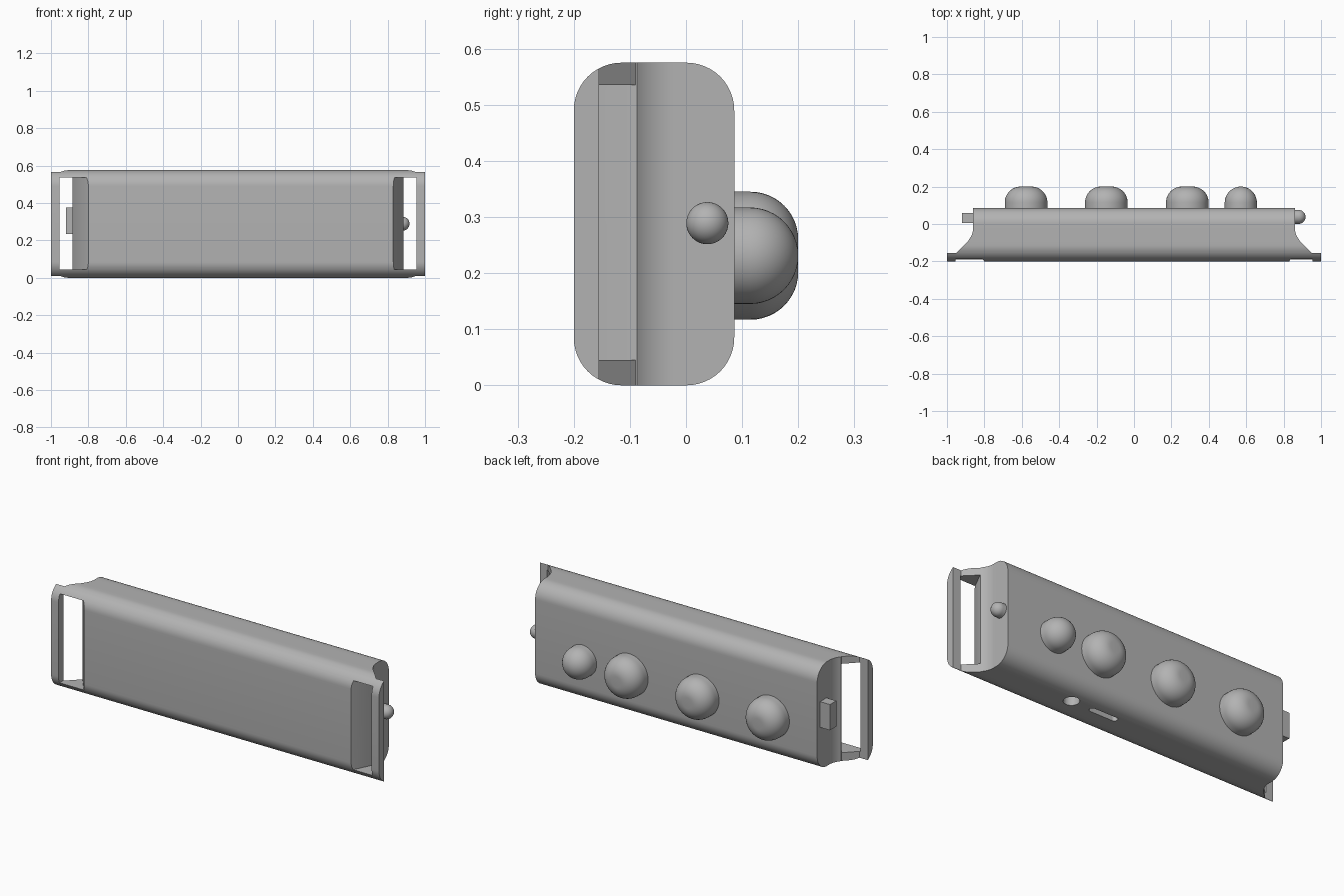
import bpy, bmesh
from math import sin, cos, pi, radians

if "Cube" in bpy.data.objects:
    bpy.data.objects.remove(bpy.data.objects["Cube"])

grey = bpy.data.materials.new("plain grey")
grey.use_nodes = True
grey.diffuse_color = (0.45, 0.45, 0.45, 1)
grey.node_tree.nodes["Principled BSDF"].inputs["Base Color"].default_value = grey.diffuse_color


def finish(bm, name):
    bmesh.ops.recalc_face_normals(bm, faces=bm.faces)
    mesh = bpy.data.meshes.new(name)
    bm.to_mesh(mesh)
    bm.free()
    mesh.materials.append(grey)
    obj = bpy.data.objects.new(name, mesh)
    bpy.context.collection.objects.link(obj)
    return obj


def select(obj):
    bpy.ops.object.select_all(action="DESELECT")
    obj.select_set(True)
    bpy.context.view_layer.objects.active = obj


def smooth(obj):
    select(obj)
    bpy.ops.object.shade_smooth_by_angle(angle=radians(30))


def prism(name, outline, place, low, high):
    """Extrude a 2D outline; place(u, v, w) maps it into space."""
    bm = bmesh.new()
    face = bm.faces.new([bm.verts.new(place(u, v, low)) for u, v in outline])
    top = bmesh.ops.extrude_face_region(bm, geom=[face])["geom"]
    shift = [b - a for a, b in zip(place(0, 0, low), place(0, 0, high))]
    bmesh.ops.translate(bm, vec=shift, verts=[g for g in top if isinstance(g, bmesh.types.BMVert)])
    return finish(bm, name)


def rounded_rect(u0, u1, v0, v1, r, steps=12):
    centres = [(u1 - r, v1 - r), (u0 + r, v1 - r), (u0 + r, v0 + r), (u1 - r, v0 + r)]
    return [(cu + r * cos(a), cv + r * sin(a))
            for q, (cu, cv) in enumerate(centres)
            for a in [(q + i / steps) * pi / 2 for i in range(steps + 1)]]


def cut(obj, tool, operation="DIFFERENCE"):
    tool.hide_render = True
    mod = obj.modifiers.new("cut", "BOOLEAN")
    mod.operation, mod.solver, mod.object = operation, "EXACT", tool
    select(obj)
    bpy.ops.object.modifier_apply(modifier=mod.name)
    bpy.data.objects.remove(tool)


def along_x(u, v, w): return (w, u, v)
def along_z(u, v, w): return (u, v, w)


# Body: rounded bar trimmed to a plan with flared end flanges
body = prism("body", rounded_rect(-0.2, 0.086, 0, 0.575, 0.085), along_x, -1, 1)
flare = [(1, -0.3), (1, -0.155), (0.95, -0.155), (0.885, -0.09)]
flare += [(0.96 - 0.1 * cos(a), -0.02 - 0.1 * sin(a))
          for a in [radians(42 * (1 - i / 10)) for i in range(11)]]
flare += [(0.86, 0.2)]
plan = flare + [(-x, y) for x, y in reversed(flare)]
cut(body, prism("plan_tool", plan, along_z, -0.1, 0.7), "INTERSECT")

# Strap slots with slanted inner walls
for side, inner in ((1, 0.83), (-1, 0.8)):
    slot = [(inner - 0.04, -0.25), (inner, -0.2), (0.885, -0.09), (0.9, -0.05),
            (0.955, -0.05), (0.955, -0.25)]
    cut(body, prism("slot_tool", [(side * x, y) for x, y in slot], along_z, 0.045, 0.535))

# Round socket and narrow port in the underside
cut(body, prism("socket_tool", rounded_rect(0.33, 0.41, -0.065, 0.015, 0.0399), along_z, -0.1, 0.08))
cut(body, prism("port_tool", rounded_rect(0.085, 0.255, -0.042, -0.008, 0.0169), along_z, -0.1, 0.06))
smooth(body)


def dome(name, base, axis, radius, fillet, height):
    """Lathe a round button with a rounded rim, rising from base along axis."""
    bm = bmesh.new()
    profile = [(0, -0.01), (radius, -0.01)]
    profile += [(radius - fillet + fillet * cos(a), height - fillet + fillet * sin(a))
                for a in [i * pi / 24 for i in range(12)]]
    profile += [(radius - fillet, height), (0, height)]
    if radius == fillet:
        profile.pop()
    verts = [bm.verts.new((r, 0, h)) for r, h in profile]
    edges = [bm.edges.new(pair) for pair in zip(verts, verts[1:])]
    bmesh.ops.spin(bm, geom=verts + edges, cent=(0, 0, 0), axis=(0, 0, 1), angle=2 * pi, steps=48)
    bmesh.ops.remove_doubles(bm, verts=bm.verts, dist=0.0001)
    obj = finish(bm, name)
    obj.location = base
    obj.rotation_euler = (-pi / 2, 0, 0) if axis == "Y" else (0, pi / 2, 0)
    smooth(obj)


# Row of buttons on the back
for i, x in enumerate((-0.577, -0.148, 0.285)):
    dome(f"large_button_{i + 1}", (x, 0.086, 0.231), "Y", 0.114, 0.085, 0.114)
dome("small_button", (0.571, 0.086, 0.231), "Y", 0.086, 0.086, 0.114)

# Ball knob on one end, square peg on the other
dome("end_knob", (0.86, 0.038, 0.289), "X", 0.0375, 0.0375, 0.057)
prism("end_peg", [(0.005, 0.235), (0.06, 0.235), (0.06, 0.377), (0.005, 0.377)], along_x, -0.92, -0.85)
